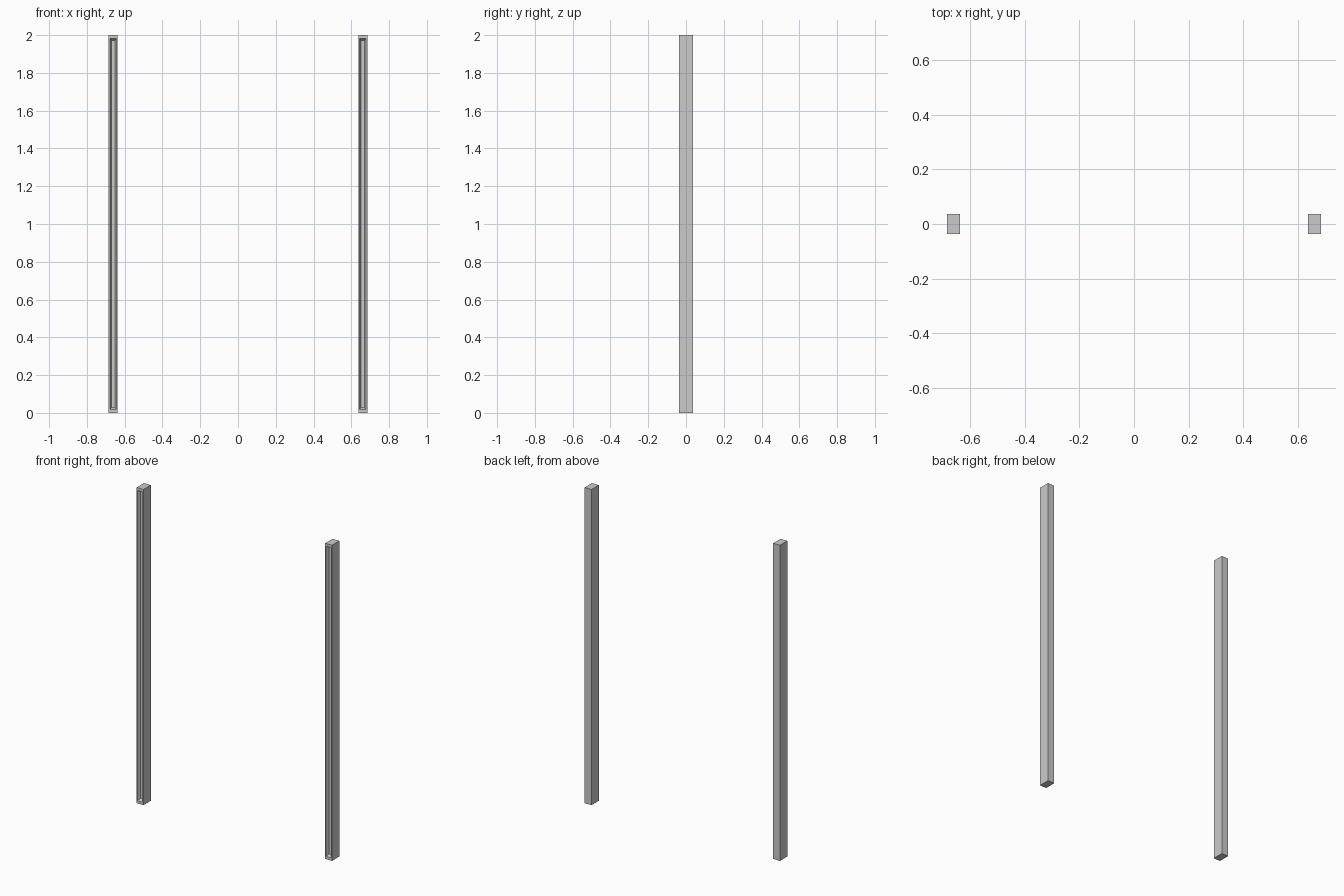
import bpy, bmesh

if "Cube" in bpy.data.objects:
    bpy.data.objects.remove(bpy.data.objects["Cube"])

HALF_W, HALF_D, HEIGHT = 0.0238, 0.0365, 2.0
CENTRE_X = 0.6605


def ring(bm, half_w, y, margin):
    """Rectangular loop facing the front, inset from the top and bottom."""
    pts = [(-half_w, margin), (half_w, margin),
           (half_w, HEIGHT - margin), (-half_w, HEIGHT - margin)]
    return [bm.verts.new((x, y, z)) for x, z in pts]


def make_post(name, x):
    bm = bmesh.new()
    # back, front edge, groove rim, sunken groove floor
    loops = [ring(bm, HALF_W, HALF_D, 0),
             ring(bm, HALF_W, -HALF_D, 0),
             ring(bm, 0.0175, -HALF_D, 0.018),
             ring(bm, 0.0085, -HALF_D + 0.018, 0.028)]
    for a, b in zip(loops, loops[1:]):
        for i in range(4):
            j = (i + 1) % 4
            bm.faces.new((a[i], a[j], b[j], b[i]))
    bm.faces.new(loops[0])
    bm.faces.new(loops[-1])
    bmesh.ops.recalc_face_normals(bm, faces=bm.faces)
    mesh = bpy.data.meshes.new(name)
    bm.to_mesh(mesh)
    bm.free()
    post = bpy.data.objects.new(name, mesh)
    post.location.x = x
    bpy.context.collection.objects.link(post)


# matching pair of upright posts
make_post("left_post", -CENTRE_X)
make_post("right_post", CENTRE_X)
